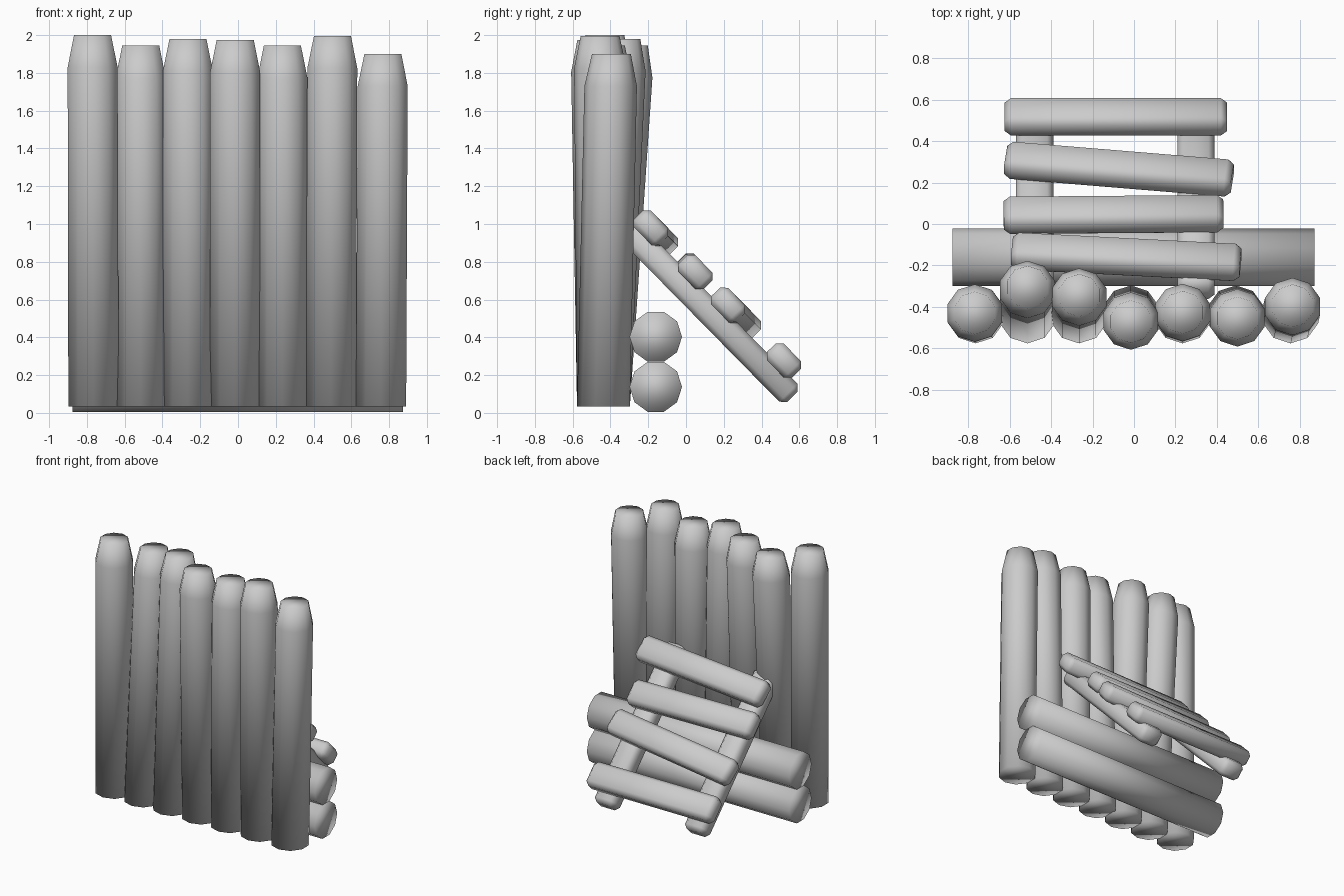
import bpy, bmesh, math
from mathutils import Vector, Matrix

if "Cube" in bpy.data.objects:
    bpy.data.objects.remove(bpy.data.objects["Cube"])


def finish(name, bm, matrix=Matrix()):
    bmesh.ops.recalc_face_normals(bm, faces=bm.faces)
    for f in bm.faces:
        f.smooth = True
    me = bpy.data.meshes.new(name)
    bm.to_mesh(me)
    bm.free()
    ob = bpy.data.objects.new(name, me)
    ob.matrix_world = matrix
    bpy.context.collection.objects.link(ob)
    return ob


def lathe(name, rings, sides=10):
    """Round timber from (centre, radius) rings, upright, capped."""
    bm = bmesh.new()
    loops = []
    for c, r in rings:
        loops.append([bm.verts.new((c[0] + r * math.sin(2 * math.pi * i / sides),
                                    c[1] + r * math.cos(2 * math.pi * i / sides),
                                    c[2])) for i in range(sides)])
    for a, b in zip(loops, loops[1:]):
        for i in range(sides):
            j = (i + 1) % sides
            bm.faces.new((a[i], a[j], b[j], b[i]))
    bm.faces.new(loops[0])
    bm.faces.new(loops[-1])
    return finish(name, bm)


def beam(name, a, b, width, thick, chamfer=0.03):
    """Chamfered board from a to b, lying on the sloping ramp plane."""
    a, b = Vector(a), Vector(b)
    d = (b - a).normalized()
    n = Vector((0, 0.715, 0.7))
    n = (n - d * n.dot(d)).normalized()
    s = n.cross(d)
    bm = bmesh.new()
    bmesh.ops.create_cube(bm, size=1)
    bmesh.ops.scale(bm, vec=((b - a).length, width, thick), verts=bm.verts)
    bmesh.ops.bevel(bm, geom=bm.edges[:], offset=chamfer, segments=1,
                    profile=0.5, affect='EDGES')
    m = Matrix((d, s, n)).transposed().to_4x4()
    m.translation = (a + b) / 2
    return finish(name, bm, m)


# Palisade posts: base x, top x, top y, top z
posts = [(-0.765, -0.77, -0.43, 2.0), (-0.515, -0.515, -0.305, 1.945),
         (-0.265, -0.265, -0.345, 1.98), (-0.015, -0.015, -0.472, 1.975),
         (0.235, 0.235, -0.427, 1.945), (0.492, 0.5, -0.455, 1.995),
         (0.757, 0.767, -0.395, 1.90)]
for k, (bx, tx, ty, tz) in enumerate(posts):
    base, top = Vector((bx, -0.437, 0.035)), Vector((tx, ty, tz))
    shoulder = top.lerp(base, 0.17 / (tz - 0.035))
    lathe(f"post_{k + 1}", [(base, 0.14), (shoulder, 0.139), (top, 0.103)])

# Two stacked logs behind the posts
for k, z in enumerate((0.138, 0.403)):
    log = lathe(f"log_{k + 1}", [((0, 0, -0.877), 0.139), ((0, 0, 0.873), 0.139)])
    log.matrix_world = Matrix.Translation((0, -0.16, z)) @ Matrix.Rotation(math.pi / 2, 4, 'Y')

# Sloping ramp rails
for side, x in (("left", -0.48), ("right", 0.3)):
    beam(f"ramp_rail_{side}", (x, -0.335, 0.998), (x, 0.563, 0.085), 0.18, 0.135)

# Ramp planks: left x, left y, right x, right y
planks = [(-0.59, -0.13, 0.515, -0.187), (-0.63, 0.042, 0.432, 0.05),
          (-0.62, 0.31, 0.475, 0.22), (-0.625, 0.518, 0.45, 0.518)]
for k, (x0, y0, x1, y1) in enumerate(planks):
    beam(f"ramp_plank_{k + 1}", (x0, y0, 0.795 - y0), (x1, y1, 0.795 - y1), 0.19, 0.125)
